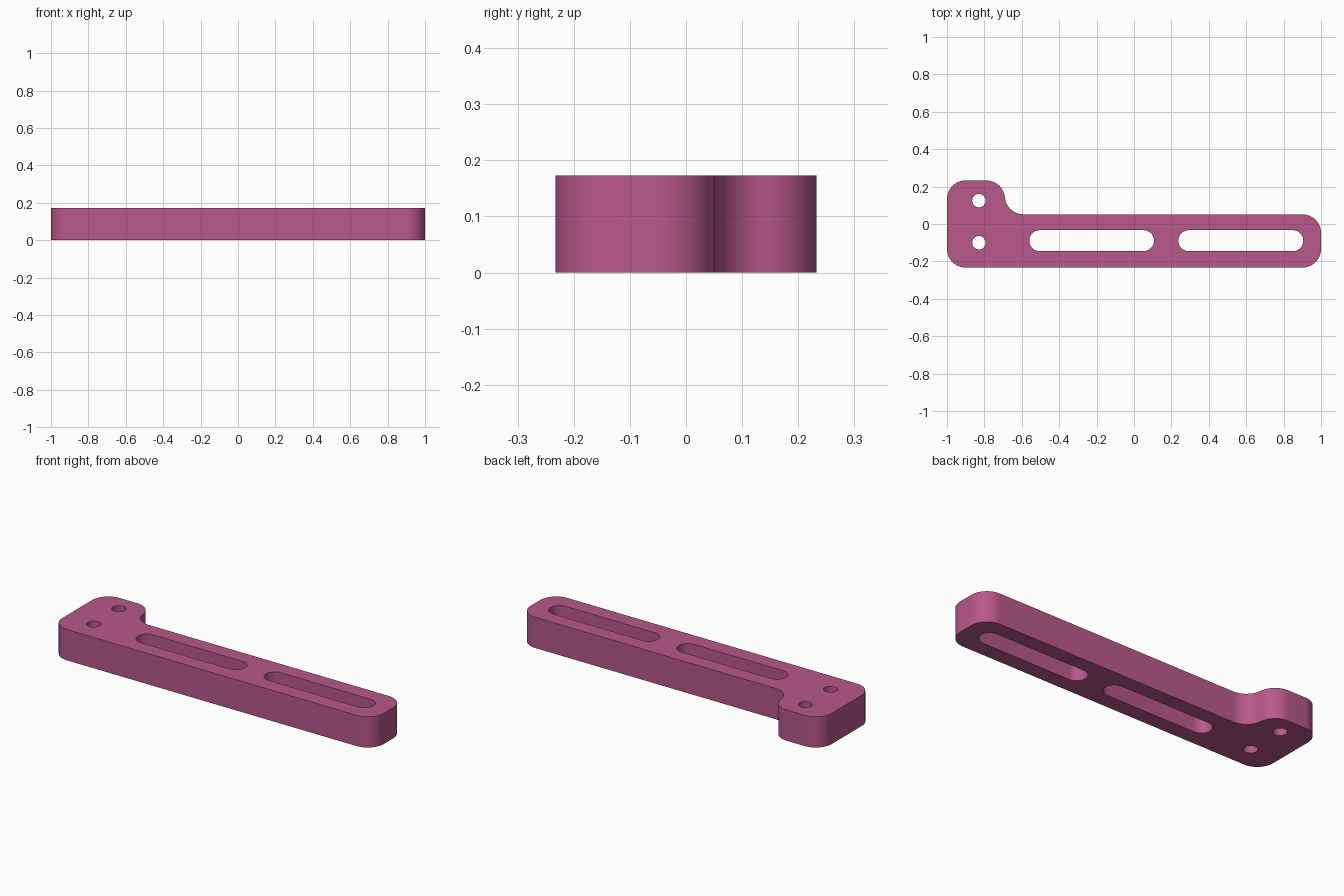
import bpy, bmesh
from math import cos, sin, radians, degrees, asin, sqrt

if "Cube" in bpy.data.objects:
    bpy.data.objects.remove(bpy.data.objects["Cube"])

HEIGHT = 0.173
R = 0.1                       # outer corner radius
LOW, HIGH, ARM = -0.233, 0.233, 0.052


def arc(cx, cy, r, a0, a1, n=16):
    return [(cx + r * cos(radians(a0 + (a1 - a0) * i / n)),
             cy + r * sin(radians(a0 + (a1 - a0) * i / n))) for i in range(n + 1)]


def slot(x0, x1, cy, r):
    return arc(x1 - r, cy, r, -90, 90) + arc(x0 + r, cy, r, 90, 270)


def hole(cx, cy, r, n=32):
    return arc(cx, cy, r, 0, 360, n)[:-1]


# Outline: rounded arm, with an S-shaped blend up to the mounting head
cx, cy_head, cy_arm = -0.79, HIGH - R, ARM + R
dy = cy_arm - cy_head
meet = degrees(asin(dy / (2 * R)))
outline = (arc(-1 + R, LOW + R, R, 180, 270)
           + arc(1 - R, LOW + R, R, 270, 360)
           + arc(1 - R, ARM - R, R, 0, 90)
           + arc(cx + sqrt(4 * R * R - dy * dy), cy_arm, R, 270, 180 + meet)
           + arc(cx, cy_head, R, meet, 90)[1:]
           + arc(-1 + R, HIGH - R, R, 90, 180))

# Two long slots and two screw holes
cutouts = [slot(-0.56, 0.107, -0.089, 0.056), slot(0.237, 0.905, -0.089, 0.056),
           hole(-0.829, 0.125, 0.036), hole(-0.829, -0.1, 0.036)]

# Fill the flat profile and extrude it to full thickness
bm = bmesh.new()
edges = []
for loop in [outline] + cutouts:
    vs = [bm.verts.new((x, y, 0)) for x, y in loop]
    edges += [bm.edges.new((v, vs[(i + 1) % len(vs)])) for i, v in enumerate(vs)]
bmesh.ops.triangle_fill(bm, use_beauty=True, use_dissolve=False, edges=edges)
top = bmesh.ops.extrude_face_region(bm, geom=bm.faces[:], use_keep_orig=True)
bmesh.ops.translate(bm, vec=(0, 0, HEIGHT),
                    verts=[g for g in top["geom"] if isinstance(g, bmesh.types.BMVert)])
bmesh.ops.recalc_face_normals(bm, faces=bm.faces[:])
mesh = bpy.data.meshes.new("slotted_bracket")
bm.to_mesh(mesh)
bm.free()

bracket = bpy.data.objects.new("slotted_bracket", mesh)
bpy.context.collection.objects.link(bracket)
plum = bpy.data.materials.new("plum_pink")
plum.diffuse_color = (0.479, 0.098, 0.254, 1)
plum.use_nodes = True
plum.node_tree.nodes["Principled BSDF"].inputs["Base Color"].default_value = plum.diffuse_color
mesh.materials.append(plum)

# Smooth rounded walls, crisp rims
bpy.context.view_layer.objects.active = bracket
bracket.select_set(True)
bpy.ops.object.shade_smooth_by_angle(angle=radians(30))
